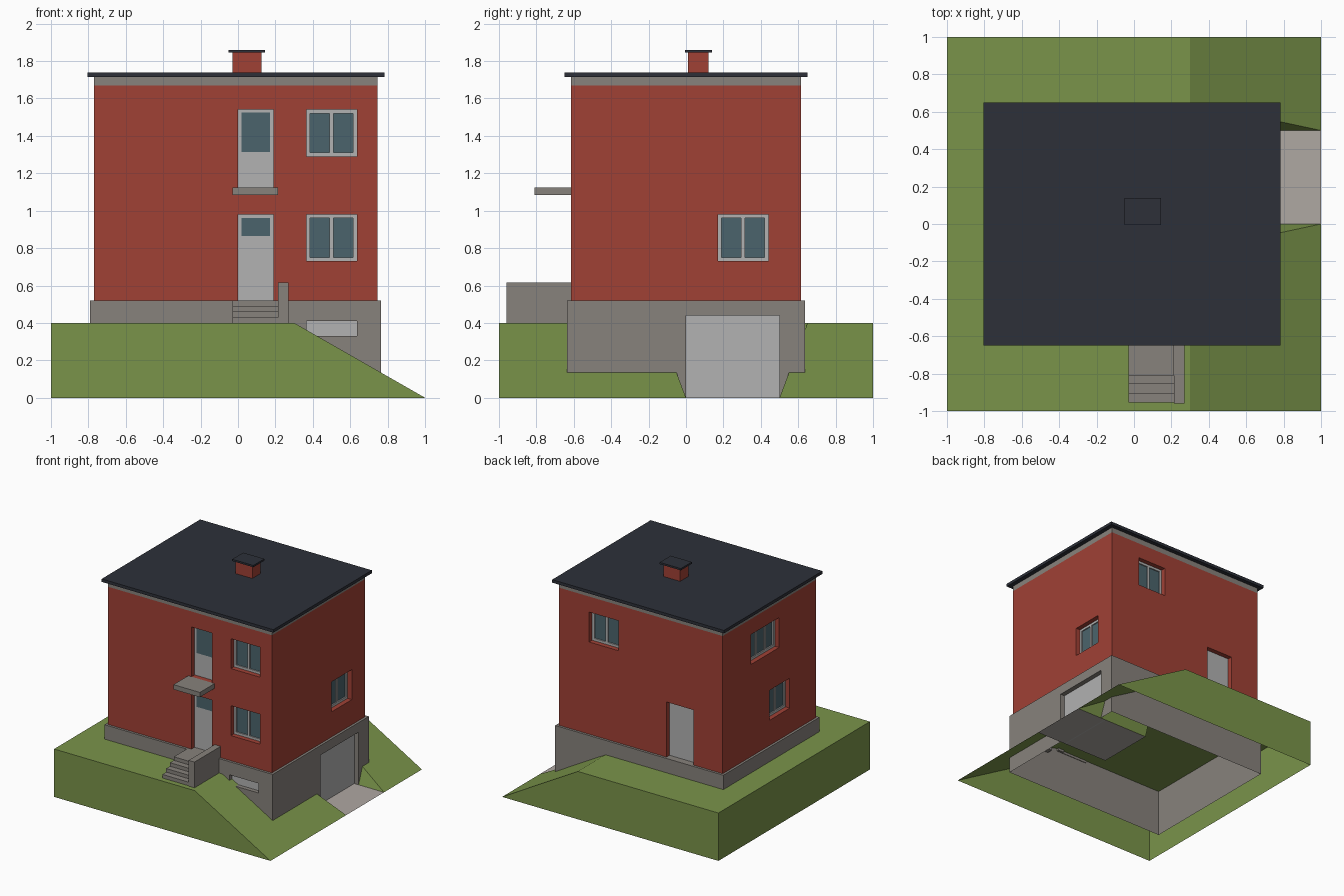
import bpy, bmesh

if "Cube" in bpy.data.objects:
    bpy.data.objects.remove(bpy.data.objects["Cube"])


def material(name, rgb):
    # sRGB bytes to linear
    lin = [((c / 255 + 0.055) / 1.055) ** 2.4 for c in rgb]
    m = bpy.data.materials.new(name)
    m.diffuse_color = (*lin, 1)
    m.use_nodes = True
    m.node_tree.nodes["Principled BSDF"].inputs["Base Color"].default_value = m.diffuse_color
    return m


BRICK = material("brick_red", (160, 65, 53))
GRASS = material("grass", (122, 148, 74))
ROOF = material("roof_dark", (45, 48, 57))
GLASS = material("glass", (75, 100, 108))
FRAME = material("frame_grey", (178, 178, 178))
STONE = material("concrete", (135, 130, 124))
DRIVE = material("paving", (175, 168, 162))


def finish(name, bm, mat):
    me = bpy.data.meshes.new(name)
    bm.to_mesh(me)
    bm.free()
    if mat:
        me.materials.append(mat)
    ob = bpy.data.objects.new(name, me)
    bpy.context.collection.objects.link(ob)
    return ob


def boxes(name, mat, *extents):
    """One object made of boxes given as (x0, x1, y0, y1, z0, z1)."""
    bm = bmesh.new()
    for x0, x1, y0, y1, z0, z1 in extents:
        verts = bmesh.ops.create_cube(bm, size=1)["verts"]
        for v in verts:
            v.co = (x1 if v.co.x > 0 else x0, y1 if v.co.y > 0 else y0,
                    z1 if v.co.z > 0 else z0)
    return finish(name, bm, mat)


def carve(ob, extents):
    cutter = boxes("cutter", None, *extents)
    cutter.hide_render = True
    mod = ob.modifiers.new("openings", 'BOOLEAN')
    mod.operation, mod.solver, mod.object = 'DIFFERENCE', 'EXACT', cutter
    deps = bpy.context.evaluated_depsgraph_get()
    me = bpy.data.meshes.new_from_object(ob.evaluated_get(deps))
    ob.modifiers.clear()
    ob.data = me
    bpy.data.objects.remove(cutter)


X0, X1, Y = -0.77, 0.745, 0.615


def on_wall(side, u0, u1, z0, z1, d0, d1):
    """Box on a wall: u runs along the wall, d is the depth inwards."""
    if side == "front":
        return (u0, u1, -Y + d0, -Y + d1, z0, z1)
    if side == "back":
        return (u0, u1, Y - d1, Y - d0, z0, z1)
    if side == "left":
        return (X0 + d0, X0 + d1, u0, u1, z0, z1)
    return (X1 - d1, X1 - d0, u0, u1, z0, z1)


def window(name, side, u0, u1, z0, z1, panes=2):
    t = 0.02
    bars = [on_wall(side, u0, u1, z0, z0 + t, 0.04, 0.055),
            on_wall(side, u0, u1, z1 - t, z1, 0.04, 0.055)]
    for i in range(panes + 1):
        u = u0 + (u1 - u0 - t) * i / panes
        bars.append(on_wall(side, u, u + t, z0 + t, z1 - t, 0.04, 0.055))
    boxes(name + "_frame", FRAME, *bars)
    boxes(name + "_glass", GLASS,
          on_wall(side, u0 + t, u1 - t, z0 + t, z1 - t, 0.05, 0.055))
    return on_wall(side, u0, u1, z0, z1, -0.1, 0.055)


def door(name, side, u0, u1, z0, z1, glass=None, sill=0.0):
    boxes(name, FRAME, on_wall(side, u0, u1, z0, z1, 0.04, 0.055))
    if glass:
        boxes(name + "_glass", GLASS,
              on_wall(side, u0 + 0.02, u1 - 0.02, *glass, 0.037, 0.045))
    return on_wall(side, u0, u1, z0 - sill, z1, -0.1, 0.055)


# Windows and doors, each returning the pocket to cut
UP, LOW = (1.29, 1.54), (0.73, 0.98)
pockets = [
    window("front_upper_window", "front", 0.365, 0.635, *UP),
    window("front_lower_window", "front", 0.365, 0.635, *LOW),
    window("right_window", "right", 0.17, 0.44, *LOW),
    window("back_window", "back", 0.195, 0.465, *UP),
    window("left_upper_window", "left", -0.13, 0.24, *UP, panes=3),
    window("left_lower_window", "left", -0.27, 0.0, *LOW),
    door("front_door", "front", 0.0, 0.19, 0.52, 0.98, (0.865, 0.96), 0.05),
    door("balcony_door", "front", 0.0, 0.19, 1.125, 1.54, (1.315, 1.525)),
    door("back_door", "back", -0.5, -0.25, 0.52, 0.98, None, 0.05),
]

# Brick walls
walls = boxes("brick_walls", BRICK, (X0, X1, -Y, Y, 0.52, 1.67))
carve(walls, pockets)

# Foundation with garage and cellar openings, open underneath
foundation = boxes("foundation", STONE,
                   (X0 - 0.02, X1 + 0.02, -Y - 0.02, Y + 0.02, 0, 0.52))
carve(foundation, [on_wall("right", 0, 0.5, -0.05, 0.44, -0.1, 0.03),
                   on_wall("front", 0.365, 0.635, 0.33, 0.41, -0.1, 0.03)])
bm = bmesh.new()
bm.from_mesh(foundation.data)
bm.normal_update()
floor = [f for f in bm.faces if f.normal.z < -0.9 and f.calc_center_median().z < 0.01]
bmesh.ops.delete(bm, geom=floor, context='FACES')
bm.to_mesh(foundation.data)
bm.free()
boxes("garage_door", FRAME, on_wall("right", 0, 0.5, 0, 0.44, 0.02, 0.03))
boxes("cellar_window", FRAME, on_wall("front", 0.365, 0.635, 0.33, 0.41, 0.015, 0.03))

# Cornice, roof, chimney
boxes("cornice", STONE, (X0, X1, -Y, Y, 1.67, 1.715))
boxes("roof", ROOF, (-0.805, 0.782, -0.65, 0.65, 1.715, 1.74))
boxes("chimney", BRICK, (-0.03, 0.125, 0.01, 0.12, 1.74, 1.845))
boxes("chimney_cap", ROOF, (-0.05, 0.145, -0.005, 0.14, 1.845, 1.86))

# Balcony slab, entrance stairs and their side wall
boxes("balcony", STONE, (-0.03, 0.215, -0.81, -Y, 1.085, 1.125))
bm = bmesh.new()
profile = [(-0.63, 0.38), (-0.955, 0.38)]
for y, z in ((-0.955, 0.43), (-0.905, 0.46), (-0.855, 0.49), (-0.805, 0.52)):
    profile += [(y, profile[-1][1] if z > 0.43 else 0.38), (y, z)]
profile = list(dict.fromkeys(profile)) + [(-0.63, 0.52)]
face = bm.faces.new([bm.verts.new((-0.03, y, z)) for y, z in profile])
ext = bmesh.ops.extrude_face_region(bm, geom=[face], use_keep_orig=True)["geom"]
bmesh.ops.translate(bm, vec=(0.245, 0, 0),
                    verts=[g for g in ext if isinstance(g, bmesh.types.BMVert)])
bmesh.ops.recalc_face_normals(bm, faces=bm.faces)
finish("entrance_stairs", bm, STONE)
boxes("stair_wall", STONE, (0.215, 0.27, -0.96, -Y, 0.38, 0.615))

# Sloping lawn shell with a driveway cutting
H, S = 0.4, 0.3
a, b, c, d = (-1, -1, H), (S, -1, H), (S, 1, H), (-1, 1, H)
e, f, g, h = (-1, -1, 0), (1, -1, 0), (1, 1, 0), (-1, 1, 0)
p, q, r, s = (S, -0.15, H), (S, 0.65, H), (S, 0, 0), (S, 0.5, 0)
m, n = (1, 0, 0), (1, 0.5, 0)
bm = bmesh.new()
for poly in ((a, b, p, q, c, d), (b, f, m, p), (q, n, g, c), (e, f, b, a),
             (h, d, c, g), (e, a, d, h), (p, m, r), (q, s, n), (p, r, s, q)):
    bm.faces.new([bm.verts.new(co) for co in poly])
bmesh.ops.remove_doubles(bm, verts=bm.verts, dist=0.0001)
finish("lawn", bm, GRASS)

# Driveway
bm = bmesh.new()
bm.faces.new([bm.verts.new(co) for co in (r, m, n, s)])
finish("driveway", bm, DRIVE)
